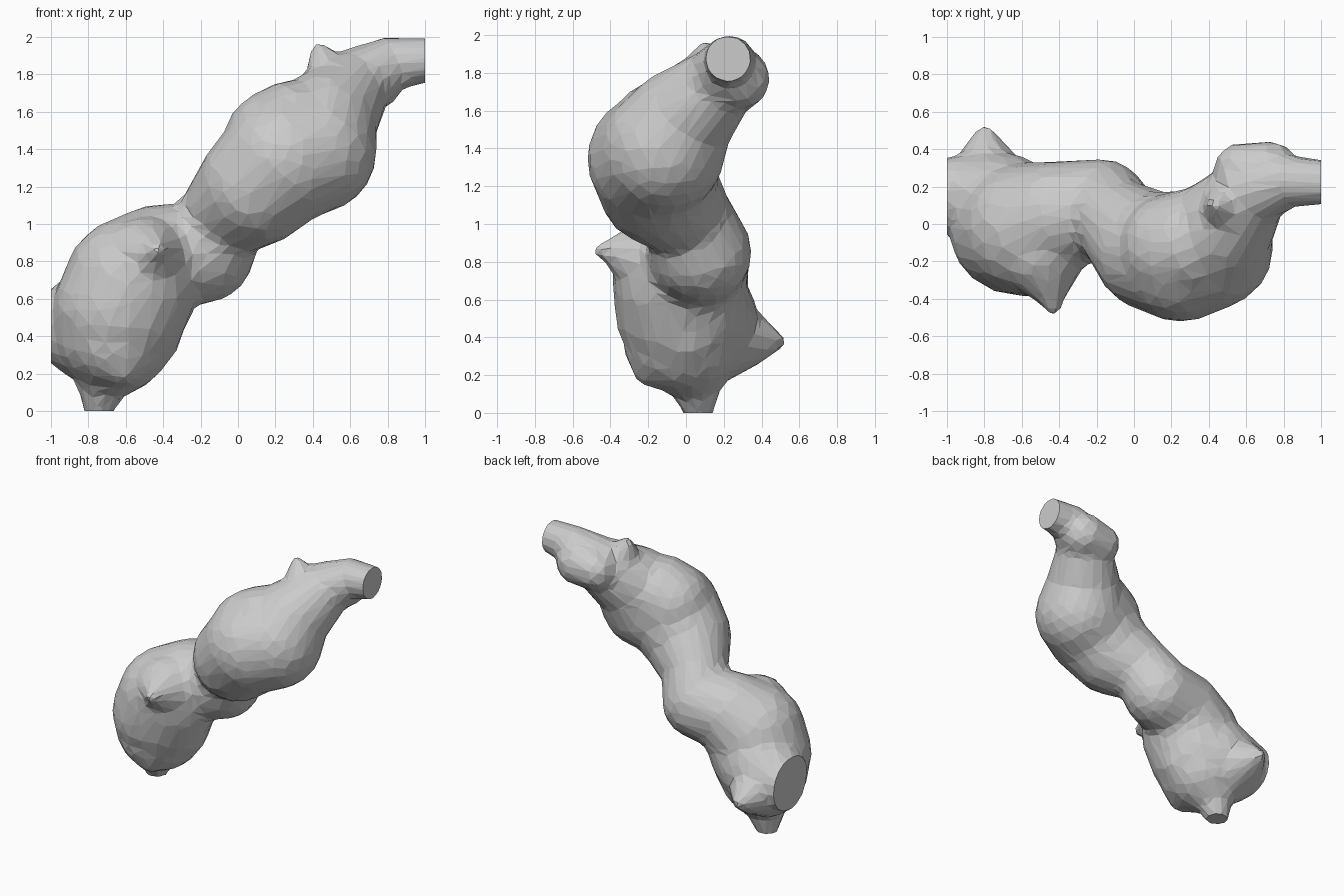
import bpy, bmesh
from mathutils import Vector, Matrix

if "Cube" in bpy.data.objects:
    bpy.data.objects.remove(bpy.data.objects["Cube"])

bm = bmesh.new()


def sweep(*stations, steps=5):
    """String of overlapping spheres through (x, y, z, radius) stations."""
    for a, b in zip(stations, stations[1:]):
        a, b = Vector(a), Vector(b)
        for i in range(steps + 1):
            p = a.lerp(b, i / steps)
            bmesh.ops.create_icosphere(bm, subdivisions=3, radius=p.w,
                                       matrix=Matrix.Translation(p.xyz))


# main body: lower lobe, waist, upper lobe, shoulder and cut end
sweep((-0.67, -0.01, 0.42, 0.31), (-0.63, -0.02, 0.54, 0.36),
      (-0.57, -0.03, 0.68, 0.36), (-0.43, 0.04, 0.81, 0.295),
      (-0.18, 0.08, 0.85, 0.27), (-0.085, 0.01, 1.04, 0.235),
      (0.10, -0.145, 1.20, 0.32), (0.25, -0.175, 1.345, 0.35),
      (0.41, -0.125, 1.39, 0.335), (0.46, -0.035, 1.54, 0.285),
      (0.62, 0.17, 1.74, 0.20), (0.80, 0.23, 1.855, 0.145),
      (1.08, 0.22, 1.885, 0.113))
# upper back of the upper lobe
sweep((0.22, -0.13, 1.43, 0.30), (0.30, -0.11, 1.47, 0.30))
# side stub, cut flat on the left
sweep((-0.70, 0.07, 0.50, 0.31), (-0.88, 0.15, 0.46, 0.225), (-1.02, 0.17, 0.45, 0.18))
# foot
sweep((-0.65, 0.0, 0.39, 0.30), (-0.72, 0.05, 0.19, 0.15), (-0.75, 0.07, -0.02, 0.067),
      (-0.75, 0.07, -0.08, 0.06))
# low front corner and fuller right flank
sweep((-0.65, -0.05, 0.40, 0.29), (-0.62, -0.17, 0.25, 0.12))
sweep((-0.58, 0.0, 0.48, 0.29), (-0.50, 0.0, 0.42, 0.20))
# rear bump
sweep((-0.78, 0.12, 0.42, 0.27), (-0.79, 0.32, 0.39, 0.15), (-0.80, 0.49, 0.38, 0.045))
# front nub
sweep((-0.50, -0.15, 0.80, 0.24), (-0.45, -0.34, 0.85, 0.10), (-0.43, -0.45, 0.86, 0.04))
# shoulder lump behind and small top spike
sweep((0.57, 0.29, 1.75, 0.145), (0.72, 0.28, 1.77, 0.165))
sweep((0.50, 0.08, 1.75, 0.15), (0.43, 0.11, 1.94, 0.04))

mesh = bpy.data.meshes.new("body")
bm.to_mesh(mesh)
bm.free()
body = bpy.data.objects.new("lumpy_body", mesh)
bpy.context.collection.objects.link(body)

# fuse, soften and reduce to coarse facets
remesh = body.modifiers.new("fuse", 'REMESH')
remesh.mode = 'VOXEL'
remesh.voxel_size = 0.03
soft = body.modifiers.new("soften", 'SMOOTH')
soft.factor = 0.5
soft.iterations = 5
low = body.modifiers.new("facets", 'DECIMATE')
low.ratio = 0.08

deps = bpy.context.evaluated_depsgraph_get()
fused = bpy.data.meshes.new_from_object(body.evaluated_get(deps))
body.modifiers.clear()

# flat cuts at both ends and under the foot
bm = bmesh.new()
bm.from_mesh(fused)
for co, no in (((1, 0, 0), (1, 0, 0)), ((-1, 0, 0), (-1, 0, 0)), ((0, 0, 0), (0, 0, -1))):
    bmesh.ops.bisect_plane(bm, geom=bm.verts[:] + bm.edges[:] + bm.faces[:],
                           plane_co=co, plane_no=no, clear_outer=True)
    bmesh.ops.holes_fill(bm, edges=[e for e in bm.edges if e.is_boundary], sides=0)
bmesh.ops.recalc_face_normals(bm, faces=bm.faces)
for f in bm.faces:
    f.smooth = False
bm.to_mesh(fused)
bm.free()
body.data = fused
